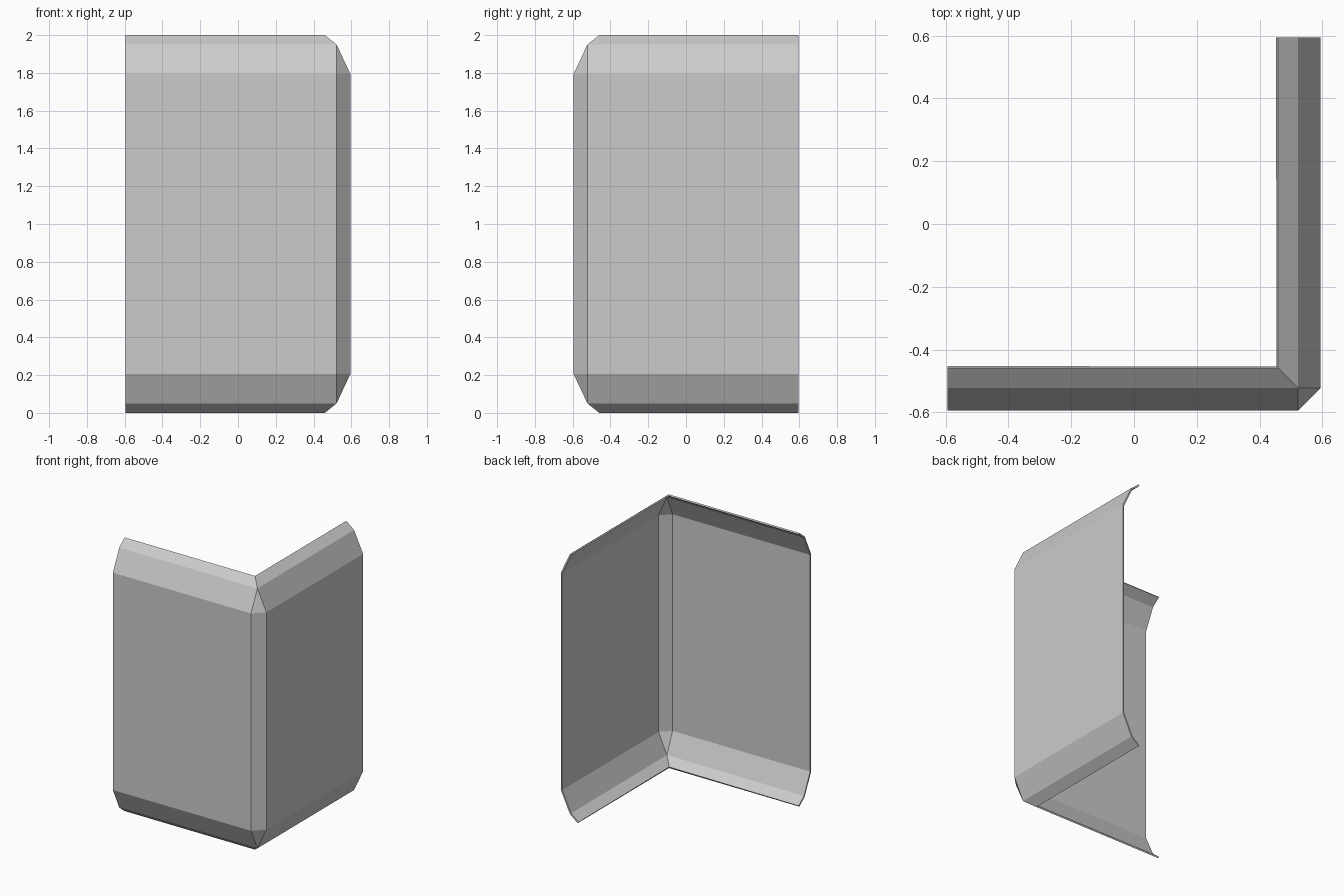
import bpy, bmesh

if "Cube" in bpy.data.objects:
    bpy.data.objects.remove(bpy.data.objects["Cube"])

# Profile of the bent sheet: (distance of wall from centre, height)
HALF, CHAMFER = 0.595, 0.522
lower = [(0.459, 0.0), (CHAMFER, 0.05), (HALF, 0.206)]
profile = lower + [(d, 2.0 - z) for d, z in reversed(lower)]

# Sweep the profile along an L; the corner is chamfered only where the wall is widest
bm = bmesh.new()
rows = []
for d, z in profile:
    c = min(d, CHAMFER)
    plan = [(-HALF, -d), (c, -d), (d, -c), (d, HALF)]
    rows.append([bm.verts.new((x, y, z)) for x, y in plan])
for a, b in zip(rows, rows[1:]):
    for i in range(3):
        bm.faces.new((a[i], a[i + 1], b[i + 1], b[i]))
bmesh.ops.remove_doubles(bm, verts=bm.verts[:], dist=1e-5)

mesh = bpy.data.meshes.new("corner_panel")
bm.to_mesh(mesh)
bm.free()
panel = bpy.data.objects.new("corner_panel", mesh)
bpy.context.collection.objects.link(panel)

# Thin sheet thickness, added on the inside
solid = panel.modifiers.new("thickness", "SOLIDIFY")
solid.thickness = 0.011
solid.offset = -1
solid.use_even_offset = True
